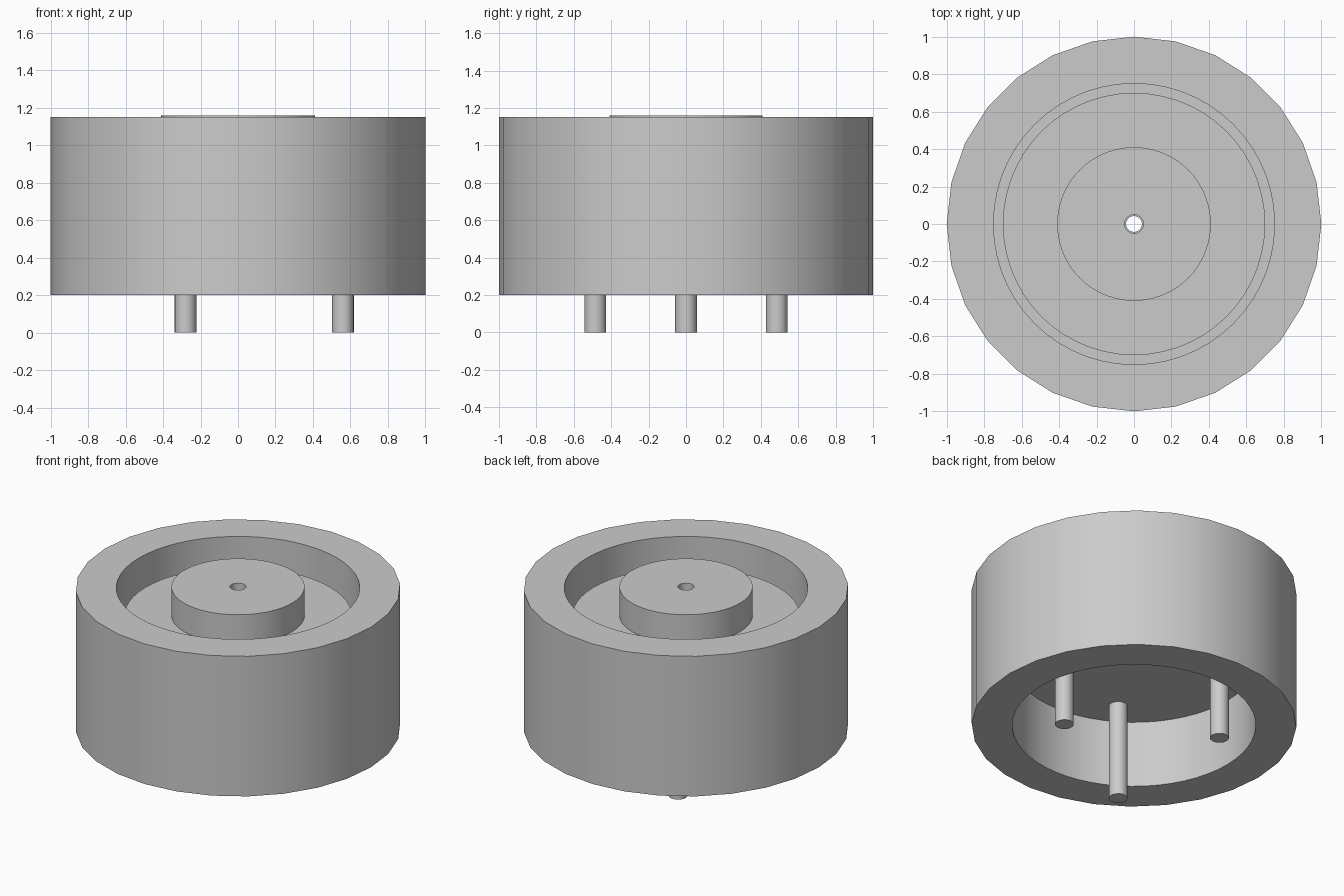
import bpy
import math

cube = bpy.data.objects.get("Cube")
if cube:
    bpy.data.objects.remove(cube, do_unlink=True)

grey = bpy.data.materials.new("plain_grey")
grey.use_nodes = True
colour = (0.6, 0.6, 0.6, 1.0)
grey.diffuse_color = colour
grey.node_tree.nodes["Principled BSDF"].inputs["Base Color"].default_value = colour


def finish(obj, name):
    """Name the part, give it its colour and smooth its round walls."""
    obj.name = name
    obj.data.materials.append(grey)
    bpy.ops.object.select_all(action="DESELECT")
    obj.select_set(True)
    bpy.context.view_layer.objects.active = obj
    bpy.ops.object.shade_smooth_by_angle(angle=math.radians(35))


def lathe(name, profile, sides):
    """Revolve a closed (radius, height) profile, listed anticlockwise, around z."""
    n = len(profile)
    verts, faces = [], []
    for i in range(sides):
        a = 2 * math.pi * i / sides
        verts += [(r * math.cos(a), r * math.sin(a), z) for r, z in profile]
        here, there = i * n, (i + 1) % sides * n
        for j in range(n):
            k = (j + 1) % n
            faces.append((here + j, there + j, there + k, here + k))
    mesh = bpy.data.meshes.new(name)
    mesh.from_pydata(verts, [], faces)
    obj = bpy.data.objects.new(name, mesh)
    bpy.context.collection.objects.link(obj)
    finish(obj, name)


def tube(name, inner, outer, bottom, top, sides):
    lathe(name, [(inner, bottom), (outer, bottom), (outer, top), (inner, top)], sides)


# Outer tyre and the rim seated inside it
BOTTOM, TOP = 0.2, 1.152
tube("tyre", 0.85, 1.0, BOTTOM, TOP, 28)
tube("rim", 0.75, 0.85, BOTTOM, TOP, 56)

# Web plate, raised disc and hub, with a stepped bore through the middle
PLATE, GROOVE, FLOOR, HUB = 0.655, 0.71, 0.966, 1.16
lathe("hub_and_web", [
    (0.042, PLATE), (0.75, PLATE), (0.75, GROOVE), (0.70, GROOVE),
    (0.70, FLOOR), (0.41, FLOOR), (0.41, HUB), (0.05, HUB),
    (0.05, FLOOR), (0.042, FLOOR)], 56)

# Three pins hanging below the web
PIN_TOP = PLATE + 0.01
for i in range(3):
    a = 2 * math.pi * i / 3
    bpy.ops.mesh.primitive_cylinder_add(
        vertices=24, radius=0.058, depth=PIN_TOP,
        location=(0.56 * math.cos(a), 0.56 * math.sin(a), PIN_TOP / 2))
    finish(bpy.context.object, f"pin_{i + 1}")
